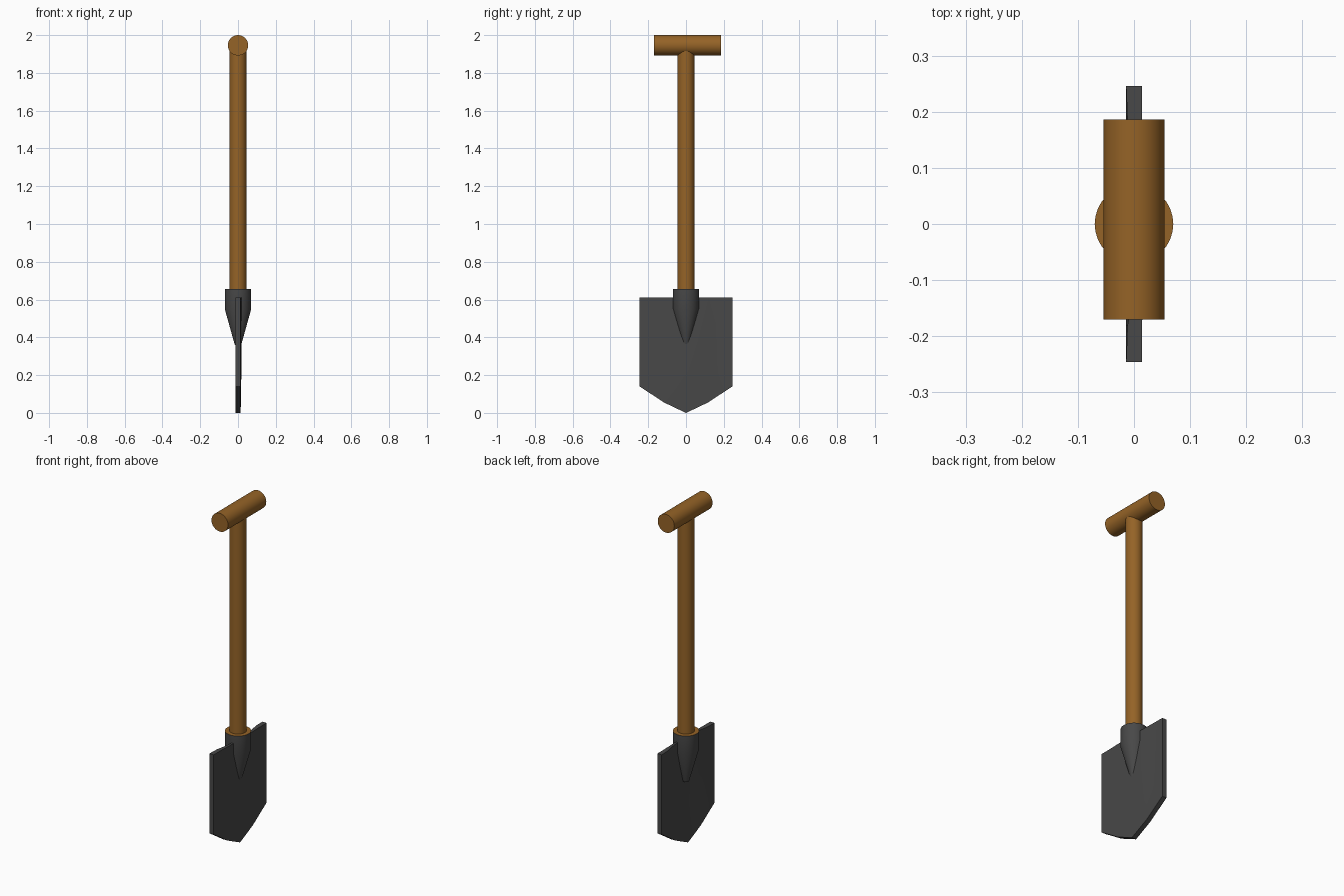
import bpy, bmesh, math
from mathutils import Matrix

cube = bpy.data.objects.get("Cube")
if cube:
    bpy.data.objects.remove(cube, do_unlink=True)


def material(name, rgb):
    m = bpy.data.materials.new(name)
    m.use_nodes = True
    m.diffuse_color = (*rgb, 1)
    bsdf = m.node_tree.nodes["Principled BSDF"]
    bsdf.inputs["Base Color"].default_value = (*rgb, 1)
    bsdf.inputs["Roughness"].default_value = 0.8
    return m


wood = material("brown wood", (0.30, 0.125, 0.02))
iron = material("dark iron", (0.065, 0.065, 0.065))


def finish(bm, name, mats, angle=35):
    bmesh.ops.recalc_face_normals(bm, faces=bm.faces)
    mesh = bpy.data.meshes.new(name)
    bm.to_mesh(mesh)
    bm.free()
    for m in mats:
        mesh.materials.append(m)
    obj = bpy.data.objects.new(name, mesh)
    bpy.context.collection.objects.link(obj)
    bpy.ops.object.select_all(action='DESELECT')
    obj.select_set(True)
    bpy.context.view_layer.objects.active = obj
    bpy.ops.object.shade_smooth_by_angle(angle=math.radians(angle))
    return obj


def turned(profile, sides=32):
    """Closed round solid from (radius, height) rings around z."""
    bm = bmesh.new()
    rings = []
    for r, z in profile:
        rings.append([bm.verts.new((r * math.cos(a), r * math.sin(a), z))
                      for a in (2 * math.pi * i / sides for i in range(sides))])
    for low, high in zip(rings, rings[1:]):
        for i in range(sides):
            j = (i + 1) % sides
            bm.faces.new((low[i], low[j], high[j], high[i]))
    bm.faces.new(rings[0])
    bm.faces.new(rings[-1])
    return bm


# Shaft
finish(turned([(0.045, 0.6), (0.045, 1.93)]), "shaft", [wood])

# Cross grip, lying along y
bm = turned([(0.054, -0.178), (0.054, 0.178)])
bm.transform(Matrix.Translation((0, 0.008, 1.946)) @ Matrix.Rotation(-math.pi / 2, 4, 'X'))
finish(bm, "grip", [wood])

# Socket: iron sleeve with a wooden top face
bm = turned([(0.017, 0.36), (0.07, 0.55), (0.07, 0.655)])
bm.normal_update()
for f in bm.faces:
    if f.calc_center_median().z > 0.65:
        f.material_index = 1
finish(bm, "socket", [iron, wood], 30)

# Blade: thick plate, hollowed on one side and slightly bulged on the other
HALF, TOP, THICK = 0.246, 0.61, 0.014
half_edge = [(0, 0), (0.06, 0.028), (0.12, 0.057), (0.18, 0.097), (HALF, 0.14)]
outline = [(-y, z) for y, z in reversed(half_edge[1:])] + half_edge


def surface(side):
    """Columns of vertices from the bottom edge up, for one face of the blade."""
    depth = 0.004 if side > 0 else 0.024
    columns = []
    for y, z in outline:
        dip = depth * max(0, 1 - (y / 0.19) ** 2)
        columns.append([bm.verts.new((side * THICK + dip * k, y, h))
                        for h, k in ((z, 0), (0.22, 1), (TOP, 1))])
    return columns


bm = bmesh.new()
outer, inner = surface(1), surface(-1)
for cols in (outer, inner):
    for a, b in zip(cols, cols[1:]):
        for k in range(2):
            bm.faces.new((a[k], b[k], b[k + 1], a[k + 1]))
for i in range(len(outline) - 1):
    for k in (0, 2):
        bm.faces.new((outer[i][k], outer[i + 1][k], inner[i + 1][k], inner[i][k]))
for i in (0, -1):
    for k in range(2):
        bm.faces.new((outer[i][k], outer[i][k + 1], inner[i][k + 1], inner[i][k]))
finish(bm, "blade", [iron], 30)
